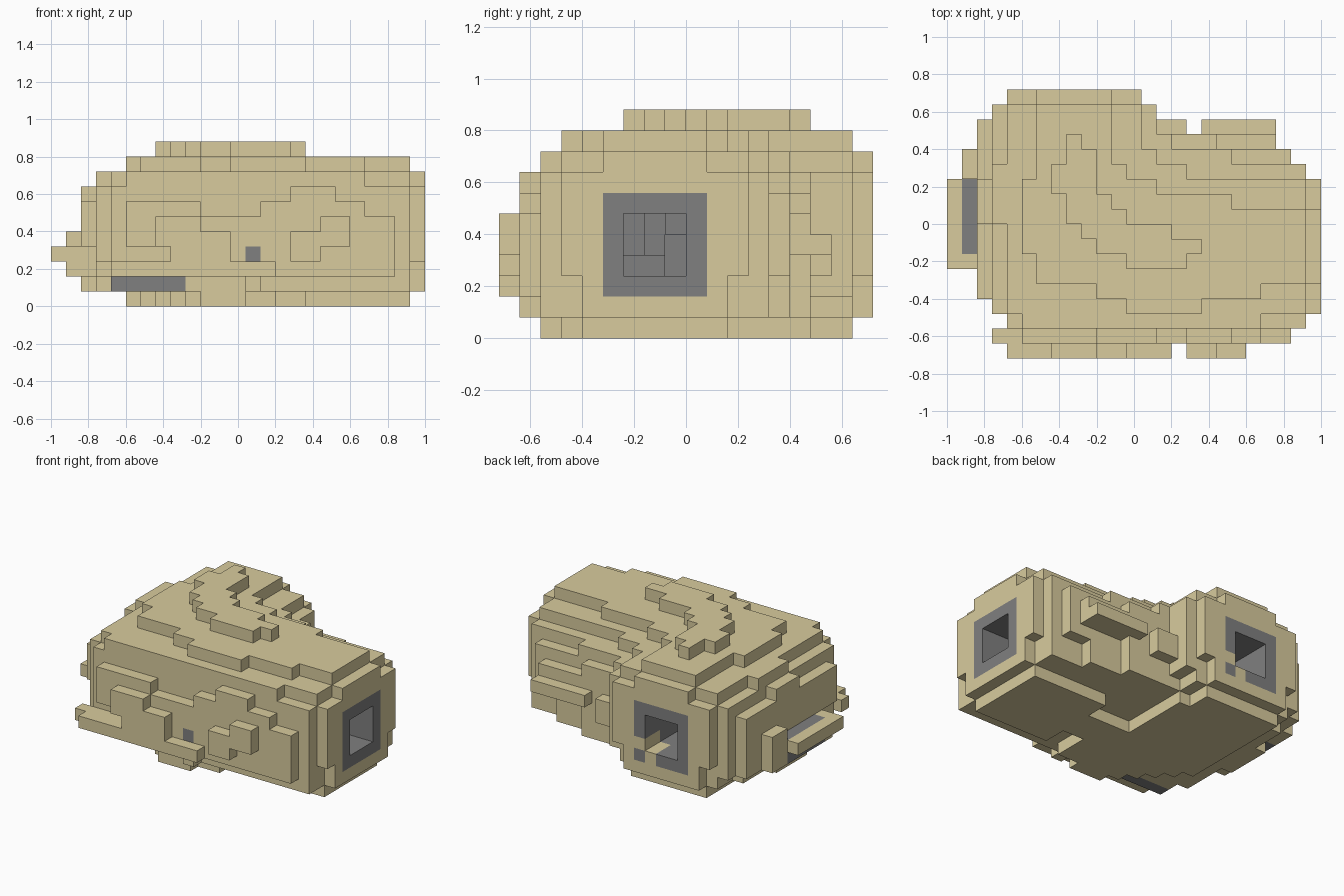
import bpy
import bmesh
from mathutils import Vector

CELL = 0.08
ORIGIN = Vector((-1.0, -0.72, 0.0))

if "Cube" in bpy.data.objects:
    bpy.data.objects.remove(bpy.data.objects["Cube"], do_unlink=True)


def make_material(name, color):
    mat = bpy.data.materials.new(name)
    mat.use_nodes = True
    mat.diffuse_color = color
    mat.node_tree.nodes["Principled BSDF"].inputs["Base Color"].default_value = color
    return mat


sandstone = make_material("sandstone", (0.69, 0.6, 0.34, 1))
grey_stone = make_material("grey stone", (0.215, 0.215, 0.215, 1))

# Every occupied grid cell maps to the part that owns it
cells = {}


def block(part, x0, x1, y0, y1, z0, z1):
    """Fill a box of cells with a part, or empty it when part is None."""
    for x in range(x0, x1):
        for y in range(y0, y1):
            for z in range(z0, z1):
                if part is None:
                    cells.pop((x, y, z), None)
                else:
                    cells[x, y, z] = part


def terrace(z0, z1, y, rows):
    """Stack strips in y; each row gives its far edge and its x range."""
    for y_end, x0, x1 in rows:
        block("rock_shell", x0, x1, y, y_end, z0, z1)
        y = y_end


# Base of the bent rock body, with a notch in its front edge
terrace(0, 1, 2, [(3, 10, 13), (4, 9, 15), (5, 8, 24), (6, 7, 24), (7, 6, 24),
                  (9, 5, 24), (12, 5, 13), (15, 5, 13), (17, 5, 12)])
block("rock_shell", 17, 24, 9, 11, 0, 1)
block(None, 15, 17, 4, 6, 0, 1)
terrace(1, 2, 2, [(4, 4, 24), (13, 3, 24), (15, 3, 15), (17, 4, 13)])
block("rock_shell", 13, 14, 1, 2, 1, 2)

# Walls
terrace(2, 8, 2, [(3, 4, 24), (13, 3, 24), (14, 3, 19), (15, 3, 15),
                  (17, 3, 14)])

# Slabs on the outer side wall
for y0, y1, z0, z1 in [(4, 8, 4, 7), (8, 12, 1, 7), (9, 12, 7, 8), (12, 16, 2, 7)]:
    block("rock_shell", 2, 3, y0, y1, z0, z1)

# Stepped roof and its ridge
terrace(8, 9, 2, [(3, 5, 21), (9, 4, 24), (12, 3, 24), (13, 3, 16),
                  (14, 4, 14), (17, 4, 13)])
terrace(9, 10, 3, [(4, 12, 17), (5, 10, 21), (7, 6, 24), (10, 5, 24),
                   (11, 5, 19), (12, 5, 14), (13, 6, 12), (17, 6, 11)])
terrace(10, 11, 6, [(7, 12, 16), (8, 10, 17), (9, 9, 15), (10, 8, 12),
                    (11, 8, 11), (13, 7, 10), (14, 8, 10), (15, 8, 9)])

# The two end collars share one stepped outline
for half, z0, z1 in [(3, 1, 3), (4, 3, 8), (2, 8, 9)]:
    block("rock_shell", 24, 25, 7 - half, 8 + half, z0, z1)
    block("rock_shell", 8 - half, 9 + half, 17, 18, z0, z1)

# Front bulges: inner layer, then outer layer
for x0, x1, z0, z1 in [(3, 8, 2, 3), (5, 8, 4, 7), (8, 10, 2, 7), (10, 14, 2, 6),
                       (14, 16, 2, 7), (16, 19, 2, 8), (19, 21, 2, 7), (21, 23, 2, 6)]:
    block("rock_shell", x0, x1, 1, 2, z0, z1)
for x0, x1, z0, z1 in [(4, 8, 2, 3), (7, 8, 4, 6), (8, 10, 2, 6), (10, 12, 2, 5),
                       (12, 15, 2, 3), (16, 18, 3, 5), (18, 20, 4, 6)]:
    block("rock_shell", x0, x1, 0, 1, z0, z1)

# Side ledge
block("rock_shell", 1, 2, 6, 14, 2, 4)
block("rock_shell", 1, 2, 12, 14, 4, 5)
block("rock_shell", 0, 1, 6, 12, 3, 4)
block("rock_shell", 2, 3, 6, 8, 2, 4)

# Lumps in the inner corner of the bend
for box in [(17, 22, 15, 16, 4, 5), (14, 16, 15, 16, 3, 5), (15, 18, 14, 15, 3, 7),
            (18, 22, 14, 15, 4, 6), (19, 23, 13, 14, 3, 7), (15, 21, 13, 14, 1, 3),
            (15, 18, 14, 15, 1, 3)]:
    block("rock_shell", *box)

# Exposed grey stones
block("exposed_stone", 4, 9, 2, 3, 1, 2)
block("exposed_stone", 1, 2, 7, 12, 2, 4)
block("exposed_stone", 13, 14, 1, 2, 3, 4)

# Tunnel path through the bend
corners = [(8, 17), (8, 12), (10, 9), (13, 7), (24, 7)]
path = []
for start, end in zip(corners, corners[1:]):
    a, b = Vector(start), Vector(end)
    steps = int(max(abs(b.x - a.x), abs(b.y - a.y)))
    path += [a.lerp(b, i / steps) for i in range(steps + 1)]


def sweep(part, half):
    for p in path:
        x, y = round(p.x), round(p.y)
        block(part, max(x - half, 0), min(x + half + 1, 25),
              max(y - half, 0), min(y + half + 1, 18), 4 - half, 5 + half)


# Grey lining, the hollow bore, and loose stones inside it
sweep("tunnel_lining", 2)
sweep(None, 1)
block("tunnel_lining", 18, 21, 8, 9, 5, 6)
block("tunnel_lining", 16, 19, 6, 8, 3, 4)
block("tunnel_lining", 9, 10, 12, 14, 5, 6)

# Patch of bare rock at the rear mouth
block("rock_shell", 9, 10, 16, 18, 2, 3)
block("rock_shell", 10, 11, 16, 18, 3, 4)


def build_part(name, mat):
    """Make one mesh from the exposed cell sides of a part."""
    bm = bmesh.new()
    for cell, part in cells.items():
        if part != name:
            continue
        for axis in range(3):
            u, v = (axis + 1) % 3, (axis + 2) % 3
            for side in (0, 1):
                neighbour = list(cell)
                neighbour[axis] += 2 * side - 1
                if tuple(neighbour) in cells:
                    continue
                ring = []
                for du, dv in [(0, 0), (1, 0), (1, 1), (0, 1)]:
                    p = Vector(cell)
                    p[axis] += side
                    p[u] += du
                    p[v] += dv
                    ring.append(bm.verts.new(ORIGIN + p * CELL))
                bm.faces.new(ring if side else ring[::-1])
    bmesh.ops.remove_doubles(bm, verts=bm.verts, dist=CELL / 100)
    bmesh.ops.dissolve_limit(bm, angle_limit=0.01, verts=bm.verts, edges=bm.edges)
    mesh = bpy.data.meshes.new(name)
    bm.to_mesh(mesh)
    bm.free()
    mesh.materials.append(mat)
    bpy.context.collection.objects.link(bpy.data.objects.new(name, mesh))


build_part("rock_shell", sandstone)
build_part("tunnel_lining", grey_stone)
build_part("exposed_stone", grey_stone)
